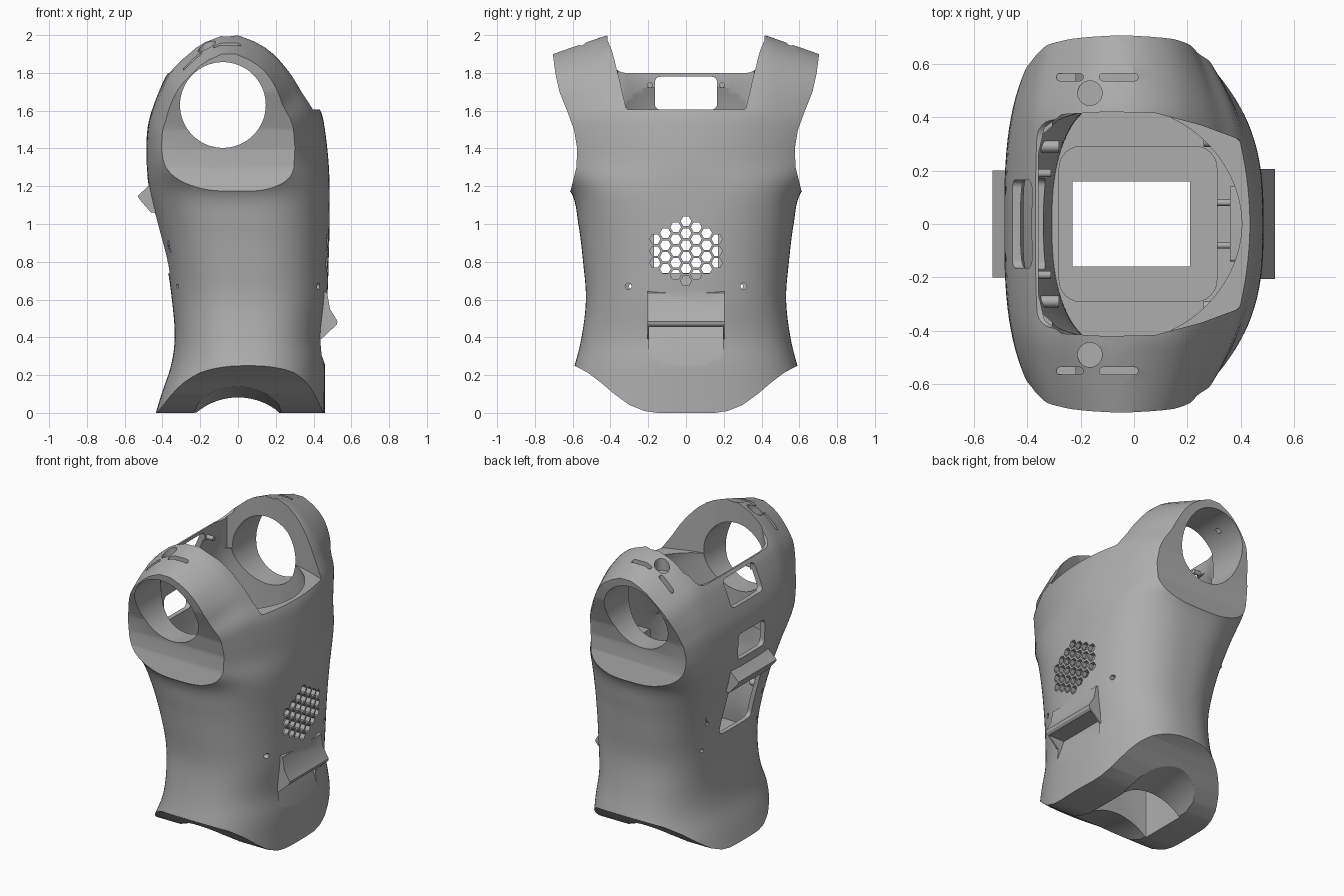
import bpy, bmesh, math
from math import cos, sin, pi

old = bpy.data.objects.get("Cube")
if old:
    bpy.data.objects.remove(old)

grey = bpy.data.materials.new("shell grey")
grey.use_nodes = True
grey.diffuse_color = (0.42, 0.42, 0.42, 1)
grey.node_tree.nodes["Principled BSDF"].inputs["Base Color"].default_value = (0.42, 0.42, 0.42, 1)


def make(name, rings, strip_top=False):
    """Closed solid through equally long rings; strip_top bridges the last ring across x."""
    bm = bmesh.new()
    loops = [[bm.verts.new(p) for p in ring] for ring in rings]
    n = len(loops[0])
    for a, b in zip(loops, loops[1:]):
        for i in range(n):
            j = (i + 1) % n
            bm.faces.new((a[i], a[j], b[j], b[i]))
    bm.faces.new(loops[0][::-1])
    top = loops[-1]
    if strip_top:
        for i in range(-n // 4, n // 4):
            quad = [top[i], top[i + 1], top[n // 2 - i - 1], top[(n // 2 - i) % n]]
            bm.faces.new(list(dict.fromkeys(quad)))
    else:
        bm.faces.new(top)
    bmesh.ops.recalc_face_normals(bm, faces=bm.faces)
    mesh = bpy.data.meshes.new(name)
    bm.to_mesh(mesh)
    bm.free()
    mesh.materials.append(grey)
    ob = bpy.data.objects.new(name, mesh)
    bpy.context.collection.objects.link(ob)
    return ob


def prism(name, outline, axis, lo, hi):
    """Extrude a 2D outline (the other two axes in order) along an axis."""
    def place(p, d):
        q = list(p)
        q.insert("xyz".index(axis), d)
        return q
    return make(name, [[place(p, d) for p in outline] for d in (lo, hi)])


def disc(u, v, r, n=24):
    return [(u + r * cos(2 * pi * i / n), v + r * sin(2 * pi * i / n)) for i in range(n)]


def rounded(u0, u1, v0, v1, r):
    pts = []
    corners = [(u1 - r, v1 - r), (u0 + r, v1 - r), (u0 + r, v0 + r), (u1 - r, v0 + r)]
    for k, (u, v) in enumerate(corners):
        for i in range(7):
            a = pi / 2 * (k + i / 6)
            pts.append((u + r * cos(a), v + r * sin(a)))
    return pts


def boolean(target, tool, mode="DIFFERENCE"):
    tool.hide_render = True
    mod = target.modifiers.new("bool", "BOOLEAN")
    mod.operation, mod.solver, mod.object = mode, "EXACT", tool
    bpy.context.view_layer.objects.active = target
    bpy.ops.object.modifier_apply(modifier=mod.name)
    bpy.data.objects.remove(tool)


# Body stations: height, back x, front x, half width, back and front roundness
STATIONS = [
    (-0.05, -.45, .46, .70, 2.4, 2.4), (.1, -.405, .46, .64, 2.4, 2.4),
    (.25, -.355, .46, .59, 2.4, 2.4), (.4, -.335, .45, .553, 2.5, 2.4),
    (.6, -.35, .472, .53, 2.5, 2.4), (.8, -.38, .48, .545, 2.6, 2.4),
    (1.0, -.43, .485, .57, 2.7, 2.5), (1.17, -.468, .485, .61, 3, 2.6),
    (1.32, -.485, .48, .75, 2.9, 1.95), (1.5, -.48, .46, .80, 2.9, 1.9),
    (1.6, -.457, .437, .83, 2.9, 1.9), (1.7, -.42, .37, .89, 2.9, 1.9),
    (1.8, -.37, .295, .95, 2.8, 2.1), (1.9, -.27, .20, 1, 2.8, 2.2),
    (1.96, -.19, .11, 1, 2.8, 2.2), (2.0, -.09, .0, 1, 2.8, 2.2)]


def station(z):
    k = max(i for i in range(len(STATIONS) - 1) if STATIONS[i][0] <= z)
    a, b = STATIONS[k], STATIONS[k + 1]
    p, q = STATIONS[max(k - 1, 0)], STATIONS[min(k + 2, len(STATIONS) - 1)]
    h = b[0] - a[0]
    t = (z - a[0]) / h
    out = []
    for i in range(1, 6):
        m0 = (b[i] - p[i]) / (b[0] - p[0]) * h
        m1 = (q[i] - a[i]) / (q[0] - a[0]) * h
        out.append((2*t**3 - 3*t*t + 1) * a[i] + (t**3 - 2*t*t + t) * m0
                   + (3*t*t - 2*t**3) * b[i] + (t**3 - t*t) * m1)
    return out


def section(z, inset=0.0, limit=9.0, n=112):
    xl, xr, hy, nl, nr = station(z)
    mid, half, hy = (xl + xr) / 2, (xr - xl) / 2 - inset, min(hy - inset, limit)
    drop = 0.35 * min(1, max(0, (z - 1.3) / 0.4))
    ring = []
    for i in range(n):
        c, s = cos(2 * pi * i / n), sin(2 * pi * i / n)
        e = 2 / (nr if c > 0 else nl)
        y = math.copysign(hy * abs(s) ** e, s)
        ring.append((mid + math.copysign(half * abs(c) ** e, c), y, z - drop * max(0, abs(y) - 0.42)))
    return ring


def steps(lo, hi, n):
    return [lo + (hi - lo) * i / n for i in range(n + 1)]


body = make("torso_shell", [section(z) for z in steps(-0.05, 1.999, 64)], strip_top=True)

# Front hood over a scooped recess, and the brow on the back
HOOD = [(.43, .66), (.472, .635), (.487, .55), (.527, .485), (.523, .468), (.44, .39), (.40, .40)]
SCOOP = [(.39, .455), (.462, .252), (.6, .252), (.6, .455)]
BROW = [(-.45, 1.23), (-.48, 1.195), (-.53, 1.15), (-.525, 1.135), (-.46, 1.06), (-.43, 1.06)]
boolean(body, prism("front_hood", HOOD, "y", -.205, .205), "UNION")
boolean(body, prism("front_scoop", SCOOP, "y", -.195, .195))
boolean(body, prism("back_brow", BROW, "y", -.2, .2), "UNION")

# Hollow interior, neck opening and neckline
boolean(body, make("cavity", [section(z, .03, .54 if z < 1.2 else .43) for z in steps(.475, 1.72, 36)]))
NECK = [(.415, .29), (.385, .32), (.25, .37), (.08, .415), (-.1, .42), (-.27, .41), (-.335, .36), (-.358, .26)]
neck = NECK + [(x, -y) for x, y in reversed(NECK)]
boolean(body, prism("neck_cut", neck, "z", 1.605, 2.2))
boolean(body, prism("neckline_front", rounded(-.32, .32, 1.605, 2.2, .02), "x", .2, .7))
boolean(body, prism("neckline_back", rounded(-.39, .39, 1.8, 2.2, .07), "x", -.7, -.1))

# Arm faces, tunnels and shoulder slots on both sides
ARM = [(.72, 2.1), (.705, 1.9), (.692, 1.8), (.67, 1.7), (.63, 1.6), (.593, 1.5), (.576, 1.4),
       (.58, 1.3), (.61, 1.18), (.66, 1.08), (1.3, 1.08), (1.3, 2.1)]
for side in (-1, 1):
    boolean(body, prism("arm_cut", [(side * y, z) for y, z in ARM], "x", -.8, .8))
    lo, hi = sorted((side * .3, side * .9))
    boolean(body, prism("arm_tunnel", disc(-.08, 1.63, .227, 72), "y", lo, hi))
    for x0, x1, z in ((-.29, -.19, 1.81), (-.13, .015, 1.9)):
        c = side * .55
        boolean(body, prism("slot", rounded(x0, x1, c - .014, c + .014, .013), "z", z, 2.1))
    boolean(body, prism("dimple", disc(-.165, side * .49, .046, 32), "z", 1.89, 2.1))

# Hem curve, hip tunnel and floor openings
HEM = [(.62, .265), (.59, .25), (.52, .213), (.45, .16), (.38, .10), (.3, .042), (.22, .01), (.15, 0)]
hem = HEM + [(-y, z) for y, z in reversed(HEM)] + [(-.9, .265), (-.9, -.3), (.9, -.3), (.9, .265)]
boolean(body, prism("hem_cut", hem, "x", -.8, .8))
flare = [(-.7, .405), (-.43, .4), (-.35, .385), (-.25, .36), (-.15, .34)]
flare += [(-y, r) for y, r in reversed(flare)]
boolean(body, make("hip_tunnel", [[(x, y, z) for x, z in disc(0, -.26, r, 72)] for y, r in flare]))
boolean(body, prism("floor_recess", rounded(-.28, .31, -.29, .29, .08), "z", .42, .5))
boolean(body, prism("floor_hole", rounded(-.23, .21, -.16, .16, .005), "z", -.2, .6))

# Back windows
for half, z0, z1 in ((.165, 1.605, 1.78), (.14, 1.26, 1.43), (.17, .74, 1.06)):
    boolean(body, prism("window", rounded(-half, half, z0, z1, .03), "x", -.8, -.3))

# Honeycomb grille and screw holes
for col in range(-3, 4):
    for row in range(-4, 4):
        y, z = col * .0545, (row + (0 if col % 2 else .5)) * .063
        if math.hypot(y, z) < .18:
            boolean(body, prism("grille_hole", disc(y, .857 + z, .029, 6), "x", .3, .7))
for side in (-1, 1):
    boolean(body, prism("screw_hole", disc(side * .305, .67, .017, 16), "x", .36, .7))
    for z in (.67, .86):
        boolean(body, prism("screw_hole", disc(side * .29, z, .012, 12), "x", -.7, -.28))

# Inner mounting posts and bracket
for side in (-1, 1):
    posts = [("front_post", .31, .72, .022, .26, .41), ("back_post", .29, .9, .022, -.37, -.28),
             ("window_post", .19, 1.735, .015, -.39, -.31), ("bracket_post", .08, 1.1, .012, .31, .40)]
    for name, y, z, r, x0, x1 in posts:
        prism(name, disc(side * y, z, r, 20), "x", x0, x1)
prism("front_bracket", rounded(-.14, .14, 1.06, 1.14, .01), "x", .36, .46)

# Smooth shading with crisp edges
bpy.ops.object.select_all(action="DESELECT")
for ob in bpy.context.scene.objects:
    if ob.type == "MESH":
        ob.select_set(True)
bpy.context.view_layer.objects.active = body
bpy.ops.object.shade_smooth_by_angle(angle=math.radians(30))
